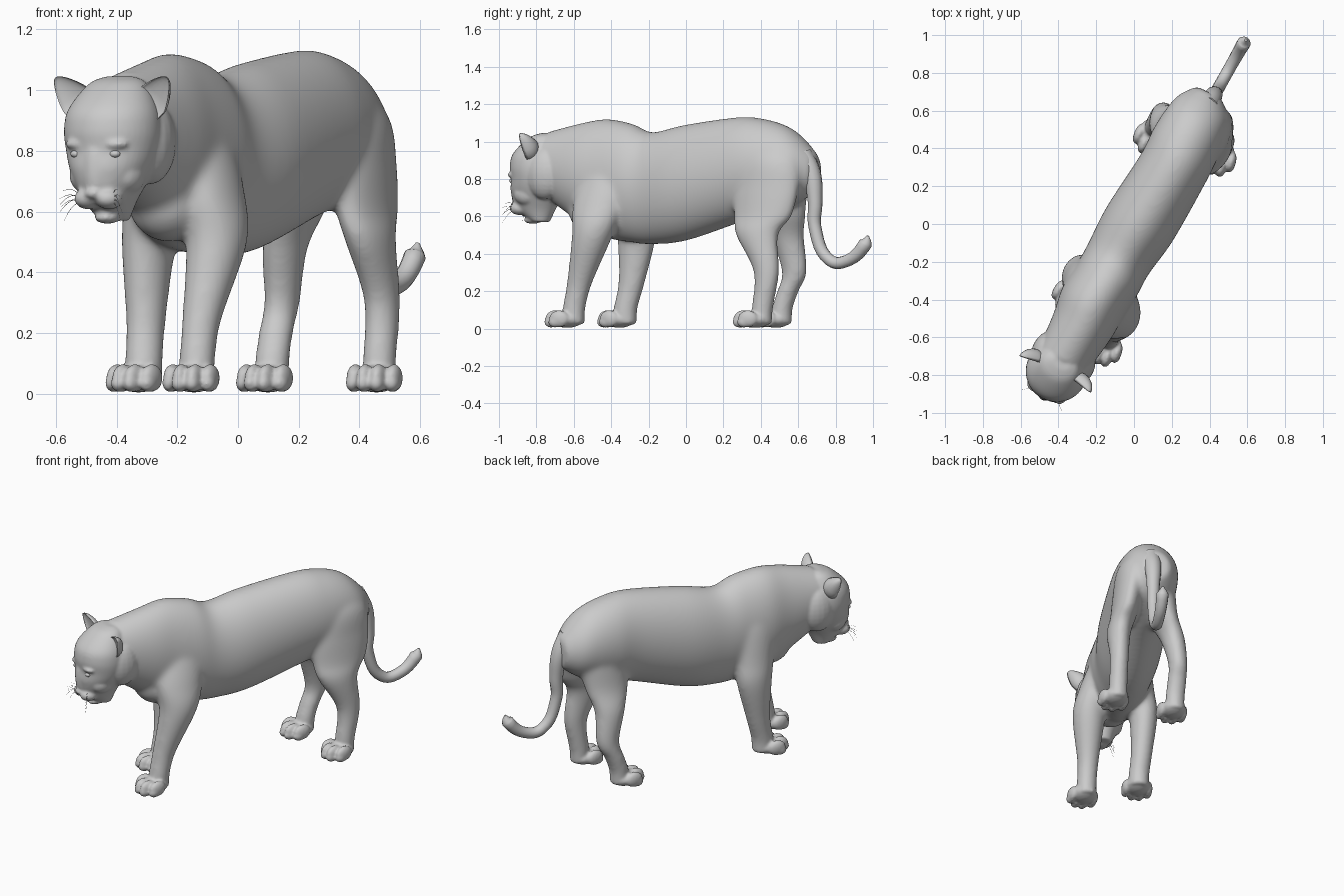
import bpy, bmesh, math, random
from mathutils import Vector, Matrix

if "Cube" in bpy.data.objects:
    bpy.data.objects.remove(bpy.data.objects["Cube"])

random.seed(3)
Z = Vector((0, 0, 1))
F = Vector((-0.46, -0.89, 0)).normalized()   # facing direction of the animal
S = Z.cross(F)                               # sideways
HEAD = Vector((-0.402, -0.765, 0))           # head axis on the ground plane


def at(u, v, z):
    """Point in the head frame: forward, sideways, height."""
    return HEAD + F * u + S * v + Z * z


def spline(rows, steps=6):
    """Smooth interpolation of rows of numbers."""
    out = []
    for i in range(len(rows) - 1):
        p0, p1, p2 = rows[max(i - 1, 0)], rows[i], rows[i + 1]
        p3 = rows[min(i + 2, len(rows) - 1)]
        for k in range(steps):
            t = k / steps
            out.append([b + 0.5 * t * (c - a + t * (2*a - 5*b + 4*c - d + t * (3*(b - c) + d - a)))
                        for a, b, c, d in zip(p0, p1, p2, p3)])
    return out + [list(rows[-1])]


def loft(bm, rows, a, b, n=48):
    """Closed tube through elliptical rings (x, y, z, radius along a, radius along b)."""
    rings = []
    for x, y, z, ra, rb in spline(rows):
        c = Vector((x, y, z))
        rings.append([bm.verts.new(c + a * ra * math.cos(2*math.pi*i/n) + b * rb * math.sin(2*math.pi*i/n))
                      for i in range(n)])
    for r, q in zip(rings, rings[1:]):
        for i in range(n):
            bm.faces.new((r[i], r[(i+1) % n], q[(i+1) % n], q[i]))
    bm.faces.new(rings[0])
    bm.faces.new(rings[-1])


def blob(bm, c, radii, f=F, up=Z):
    """Ellipsoid with radii forward, sideways, up."""
    s = up.cross(f)
    m = Matrix((f * radii[0], s * radii[1], up * radii[2])).transposed().to_4x4()
    m.translation = c
    return bmesh.ops.create_uvsphere(bm, u_segments=20, v_segments=14, radius=1, matrix=m)["verts"]


def finish(name, bm):
    bmesh.ops.recalc_face_normals(bm, faces=bm.faces)
    me = bpy.data.meshes.new(name)
    bm.to_mesh(me)
    bm.free()
    me.shade_smooth()
    ob = bpy.data.objects.new(name, me)
    bpy.context.collection.objects.link(ob)
    return ob


def fuse(ob, voxel, iterations):
    """Merge overlapping parts into one softened skin."""
    rm = ob.modifiers.new("fuse", 'REMESH')
    rm.mode, rm.voxel_size, rm.use_smooth_shade = 'VOXEL', voxel, True
    sm = ob.modifiers.new("soften", 'SMOOTH')
    sm.factor, sm.iterations = .5, iterations


def tube(name, pts, radius):
    """Round tube along points (x, y, z, thickness factor)."""
    cu = bpy.data.curves.new(name, 'CURVE')
    cu.dimensions = '3D'
    cu.bevel_depth = radius
    cu.bevel_resolution = 4 if radius > 0.01 else 0
    cu.use_fill_caps = True
    cu.resolution_u = 6
    sp = cu.splines.new('BEZIER')
    sp.bezier_points.add(len(pts) - 1)
    for bp, p in zip(sp.bezier_points, pts):
        bp.co, bp.radius = p[:3], p[3]
        bp.handle_left_type = bp.handle_right_type = 'AUTO'
    ob = bpy.data.objects.new(name, cu)
    bpy.context.collection.objects.link(ob)
    bpy.ops.object.select_all(action='DESELECT')
    ob.select_set(True)
    bpy.context.view_layer.objects.active = ob
    bpy.ops.object.convert(target='MESH')


# torso and neck: x, y, belly height, back height, half width
bm = bmesh.new()
torso = [(-.39, -.74, .70, 1.05, .14), (-.28, -.55, .56, 1.10, .165),
         (-.22, -.42, .485, 1.12, .18), (-.14, -.29, .46, 1.095, .18), (-.08, -.18, .45, 1.05, .18),
         (.03, 0, .47, 1.09, .197), (.20, .28, .565, 1.13, .187),
         (.27, .42, .605, 1.12, .187), (.33, .54, .645, 1.08, .172), (.37, .62, .685, 1.015, .145),
         (.40, .695, .75, .93, .075)]
loft(bm, [(x, y, (lo + hi) / 2, w, (hi - lo) / 2) for x, y, lo, hi, w in torso], S, Z)
blob(bm, Vector((-.23, -.49, .63)), (.14, .13, .13))

# legs: toe direction, then rings from shoulder or hip down to the ankle
right_front = (-.5, -.86), [(-.265, -.31, .84, .13, .085), (-.28, -.285, .62, .12, .092),
                            (-.295, -.265, .48, .107, .083), (-.303, -.29, .25, .073, .065),
                            (-.31, -.325, .1, .066, .062)]
left_front = (-.3, -.95), [(-.12, -.42, .84, .14, .085), (-.085, -.47, .66, .145, .095),
                           (-.07, -.50, .5, .113, .098), (-.12, -.57, .24, .069, .064),
                           (-.135, -.60, .1, .062, .06)]
right_hind = (-.38, -.93), [(.24, .51, .8, .15, .095), (.20, .515, .62, .135, .08), (.155, .545, .48, .092, .07),
                            (.145, .58, .3, .07, .056), (.125, .545, .2, .059, .058), (.112, .513, .1, .057, .058)]
left_hind = (-.25, -.97), [(.38, .455, .91, .17, .10), (.408, .43, .75, .19, .085), (.425, .41, .6, .17, .075),
                           (.437, .38, .5, .123, .07), (.475, .43, .3, .072, .056), (.465, .407, .1, .059, .056)]
legs = [right_front, left_front, right_hind, left_hind]
for direction, rings in legs:
    x, y, z, ra, rb = rings[0]
    top = ((x + y / 2) / 2, y, z + .14, ra * .65, rb * .7)     # fades into the back
    x, y, z, ra, rb = rings[-1]
    loft(bm, [top] + rings + [(x, y, .02, ra, rb)], F, S)
flesh = finish("flesh", bm)
fuse(flesh, .012, 20)

# continue on the softened flesh with the finer parts
bm = bmesh.new()
bm.from_object(flesh, bpy.context.evaluated_depsgraph_get())
bpy.data.objects.remove(flesh)

# paws with four toes
for direction, rings in legs:
    d = Vector((*direction, 0)).normalized()
    ankle = Vector((*rings[-1][:2], 0))
    blob(bm, ankle + d * .035 + Z * .05, (.085, .075, .046), d)
    for side, fwd in ((-.065, .062), (-.022, .098), (.024, .098), (.066, .062)):
        toe = ankle + d * fwd + Z.cross(d) * side
        blob(bm, toe + Z * .052, (.055, .027, .046), d)
        blob(bm, toe + d * .022 + Z * .035, (.038, .026, .03), d)

# skull: height, forward centre, depth, half width
skull = [(1.045, -.03, .03, .05), (1.02, -.015, .085, .1), (.94, .015, .142, .15),
         (.87, .02, .158, .163), (.80, .022, .15, .155), (.73, .03, .148, .132),
         (.64, .04, .11, .085), (.57, .01, .045, .05)]
loft(bm, [(*at(u, 0, z), du, dv) for z, u, du, dv in skull], F, S)

# muzzle, nose bridge, brows, cheeks and chin
blob(bm, at(.142, 0, .74), (.042, .05, .11))
blob(bm, at(.165, 0, .66), (.024, .03, .018))
blob(bm, at(.06, 0, .58), (.05, .042, .02))
for v in (-1, 1):
    blob(bm, at(.122, v * .038, .643), (.055, .046, .036))
    blob(bm, at(.135, v * .065, .822), (.036, .05, .02))
    blob(bm, at(.06, v * .08, .72), (.07, .05, .06))
    blob(bm, at(-.06, v * .095, .83), (.11, .08, .14))

skin = finish("body", bm)
fuse(skin, .008, 5)

for v, side in ((-1, "right"), (1, "left")):
    # pointed cupped ear: the front half of an ellipsoid is folded back inside
    bm = bmesh.new()
    up = (S * v * .66 + Z * .75).normalized()
    across = up.cross(F)
    c = at(.015, v * .142, .968)
    for p in blob(bm, c, (.055, .06, .098), F, up):
        p.co -= F * max((p.co - c).dot(F), 0) * 1.35
        h = max((p.co - c).dot(up), 0)
        p.co += F * h * .2 - across * (p.co - c).dot(across) * 4 * h
    finish(side + "_ear", bm)
    # eye
    bm = bmesh.new()
    blob(bm, at(.147, v * .071, .79), (.016, .02, .013))
    finish(side + "_eye", bm)
    # whiskers
    for i in range(6):
        a = at(.14, v * .06, .655 - .01 * (i % 3))
        reach = random.uniform(.07, .11)
        b = a + S * v * reach * .6 + F * reach * .5 + Z * (.012 - .016 * i)
        m = (a + b) / 2 + Z * .012
        tube(side + "_whisker", [(*a, 1), (*m, .8), (*b, .3)], .001)

# tail
tube("tail", [(.39, .62, .93, 1.7), (.415, .67, .83, 1.5), (.43, .69, .68, 1.15), (.43, .69, .54, 1),
              (.475, .77, .365, .95), (.52, .85, .358, .95),
              (.583, .96, .455, 1.08), (.592, .973, .496, .2)], .034)
